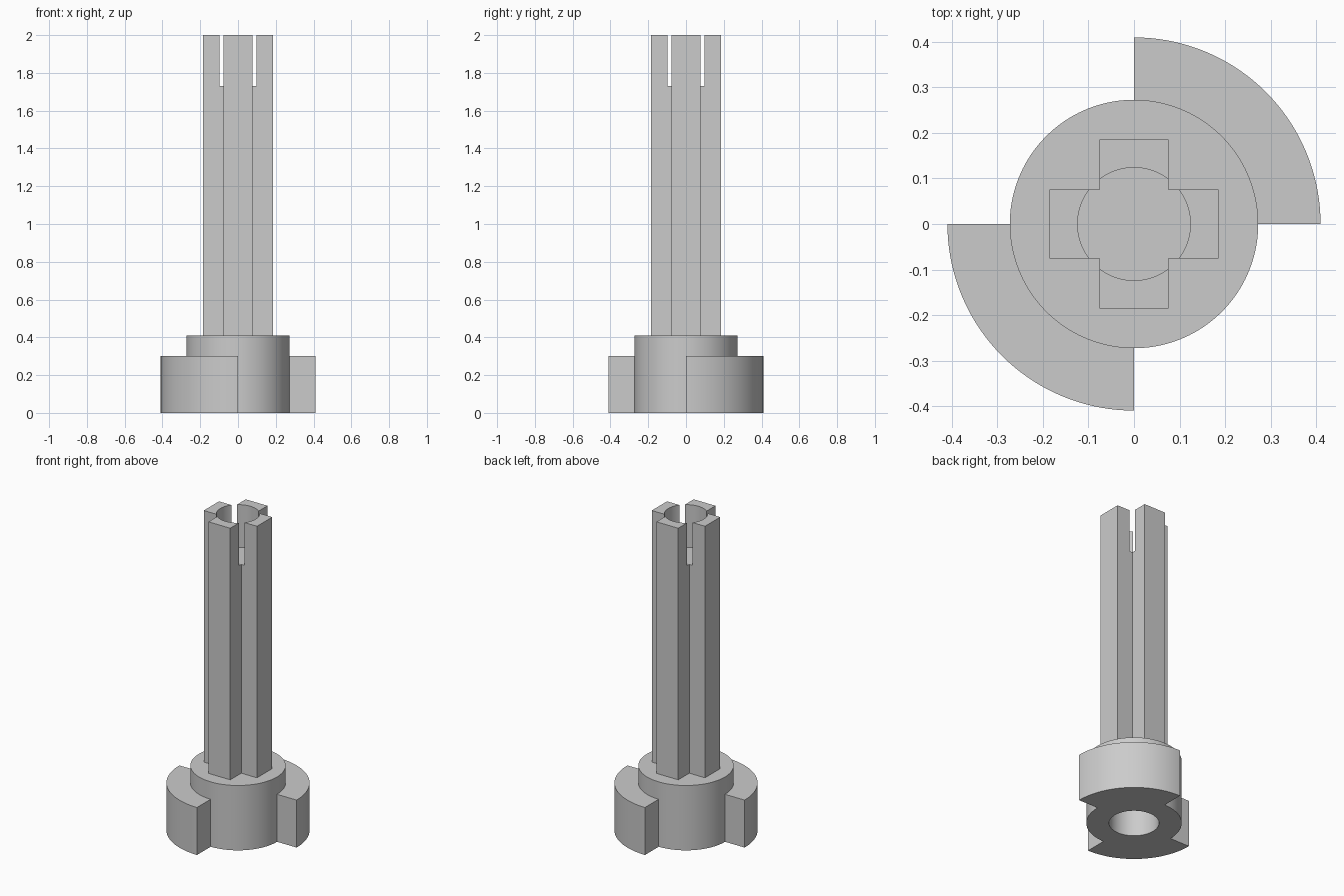
import bpy, bmesh, math

if "Cube" in bpy.data.objects:
    bpy.data.objects.remove(bpy.data.objects["Cube"])

grey = bpy.data.materials.new("plain grey")
grey.diffuse_color = (0.6, 0.6, 0.6, 1)
grey.use_nodes = True
grey.node_tree.nodes["Principled BSDF"].inputs["Base Color"].default_value = grey.diffuse_color


def arc(radius, start, end, steps):
    """Points along a circular arc, angles in degrees."""
    return [(radius * math.cos(math.radians(start + (end - start) * i / steps)),
             radius * math.sin(math.radians(start + (end - start) * i / steps)))
            for i in range(steps + 1)]


def prism(name, outline, z0, z1):
    """Extrude a flat outline from z0 up to z1."""
    bm = bmesh.new()
    face = bm.faces.new([bm.verts.new((x, y, z0)) for x, y in outline])
    new = bmesh.ops.extrude_face_region(bm, geom=[face])["geom"]
    top = [v for v in new if isinstance(v, bmesh.types.BMVert)]
    bmesh.ops.translate(bm, verts=top, vec=(0, 0, z1 - z0))
    bmesh.ops.recalc_face_normals(bm, faces=bm.faces)
    mesh = bpy.data.meshes.new(name)
    bm.to_mesh(mesh)
    bm.free()
    mesh.materials.append(grey)
    obj = bpy.data.objects.new(name, mesh)
    bpy.context.collection.objects.link(obj)
    return obj


def cylinder(name, radius, z0, z1):
    return prism(name, arc(radius, 0, 360, 96)[:-1], z0, z1)


def combine(body, tool, operation):
    """Apply a boolean and discard the tool."""
    mod = body.modifiers.new(operation, 'BOOLEAN')
    mod.operation, mod.solver, mod.object = operation, 'EXACT', tool
    bpy.context.view_layer.objects.active = body
    bpy.ops.object.modifier_apply(modifier=mod.name)
    bpy.data.objects.remove(tool)


# Round base collar
body = cylinder("slotted_shaft_coupling", 0.273, 0, 0.41)

# Two opposite quarter-circle drive lugs
for start in (0, 180):
    lug = prism("drive_lug", [(0, 0)] + arc(0.41, start, start + 90, 36), 0, 0.30)
    combine(body, lug, 'UNION')

# Cross-shaped shaft
w, r = 0.076, 0.186
quarter = [(r, -w), (r, w), (w, w)]
cross = []
for k in range(4):
    c, s = round(math.cos(k * math.pi / 2)), round(math.sin(k * math.pi / 2))
    cross += [(c * x - s * y, s * x + c * y) for x, y in quarter]
combine(body, prism("cross_shaft", cross, 0.35, 2.0), 'UNION')

# Top bore, which opens the inner corners of the cross, and bottom socket
combine(body, cylinder("top_bore", 0.124, 1.73, 2.1), 'DIFFERENCE')
combine(body, cylinder("bottom_socket", 0.143, -0.1, 0.30), 'DIFFERENCE')

# Smooth the round walls, keep the edges crisp
bpy.ops.object.select_all(action='DESELECT')
body.select_set(True)
bpy.context.view_layer.objects.active = body
bpy.ops.object.shade_smooth_by_angle(angle=math.radians(30))
